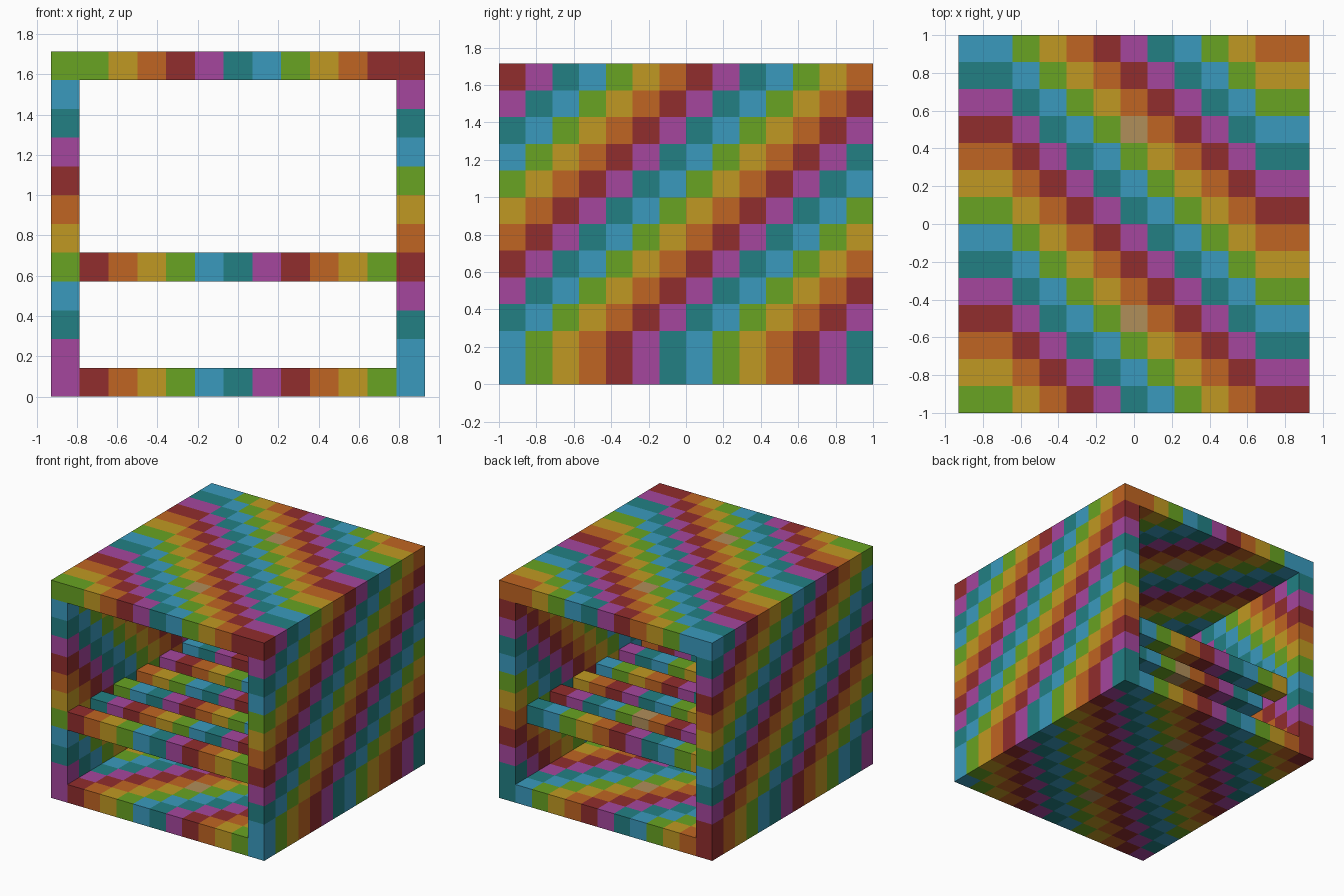
import bpy
import bmesh
from mathutils import Vector

if "Cube" in bpy.data.objects:
    bpy.data.objects.remove(bpy.data.objects["Cube"], do_unlink=True)

# Block grid: columns across x, rows along y, layers up z
NX, NY, NZ = 13, 14, 12
CELL = 2 / NY
SHELF = 4
LAST, TOP = NX - 1, NZ - 1


def material(name, rgb):
    linear = [((c / 255 + 0.055) / 1.055) ** 2.4 for c in rgb] + [1]
    mat = bpy.data.materials.new(name)
    mat.use_nodes = True
    mat.diffuse_color = linear
    shader = mat.node_tree.nodes["Principled BSDF"]
    shader.inputs["Base Color"].default_value = linear
    shader.inputs["Roughness"].default_value = 0.9
    return mat


# Seven colours in repeating order, plus the tan used on the centre column
palette = [
    material("sky blue", (58, 154, 190)),
    material("leaf green", (104, 163, 34)),
    material("mustard yellow", (192, 153, 34)),
    material("orange", (192, 101, 34)),
    material("dark red", (145, 45, 45)),
    material("magenta", (165, 70, 157)),
    material("teal", (34, 128, 132)),
    material("tan", (176, 142, 90)),
]
YELLOW, TAN = 2, 7


def colour(i, j, k):
    """Diagonal stripes that wind around the frame and step with depth."""
    if k == TOP:
        step = min(max(i, 1), LAST - 1)
    elif i == 0:
        step = max(k, 1) + 4
    elif i == LAST:
        step = 1 - max(k, 1)
    else:
        step = 5 - i
    index = (step + j) % 7
    return TAN if i == NX // 2 and index == YELLOW else index


# Each part is a box of blocks
inner = range(1, LAST)
parts = {
    "top_panel": (range(NX), range(NY), [TOP]),
    "right_wall": ([0], range(NY), range(TOP)),
    "left_wall": ([LAST], range(NY), range(TOP)),
    "floor_panel": (inner, range(NY), [0]),
}
for n, row in enumerate(range(0, NY, 2), 1):
    parts[f"shelf_slat_{n}"] = (inner, [row], [SHELF])

cells = {name: [(i, j, k) for i in xs for j in ys for k in zs]
         for name, (xs, ys, zs) in parts.items()}
solid = {cell for group in cells.values() for cell in group}


def build(name, group):
    """Make the outer faces of a group of blocks, one flat colour per block."""
    bm = bmesh.new()
    for cell in group:
        centre = Vector((cell[0] - LAST / 2, cell[1] - (NY - 1) / 2, cell[2] + 0.5))
        for axis in range(3):
            for sign in (-1, 1):
                normal = Vector((0, 0, 0))
                normal[axis] = sign
                neighbour = tuple(int(c + d) for c, d in zip(cell, normal))
                if neighbour in solid:
                    continue
                u = Vector((0, 0, 0))
                u[(axis + 1) % 3] = 0.5
                v = normal.cross(u)
                mid = centre + normal / 2
                corners = (mid - u - v, mid + u - v, mid + u + v, mid - u + v)
                face = bm.faces.new([bm.verts.new(p * CELL) for p in corners])
                face.material_index = colour(*cell)
    bmesh.ops.remove_doubles(bm, verts=bm.verts, dist=CELL / 100)
    mesh = bpy.data.meshes.new(name)
    bm.to_mesh(mesh)
    bm.free()
    for mat in palette:
        mesh.materials.append(mat)
    bpy.context.collection.objects.link(bpy.data.objects.new(name, mesh))


for part_name, part_cells in cells.items():
    build(part_name, part_cells)
